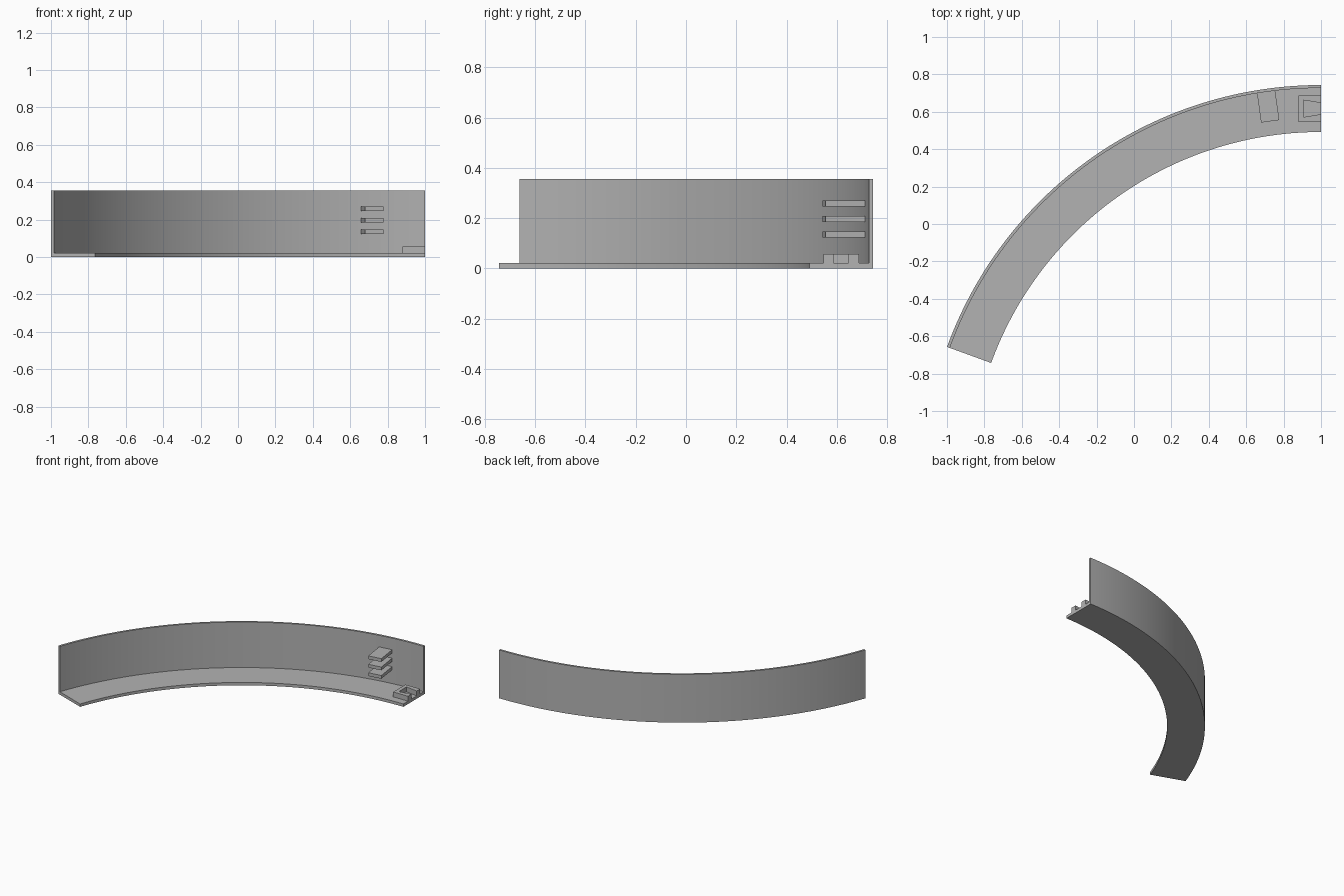
import bpy
import bmesh
import math
from mathutils import Vector

old = bpy.data.objects.get("Cube")
if old:
    bpy.data.objects.remove(old, do_unlink=True)

CENTRE = Vector((1.0, -1.385, 0.0))
R_OUT, R_WALL, R_IN = 2.128, 2.112, 1.877
SWEEP = math.radians(70)
STEPS = 70
BASE_H, WALL_H = 0.021, 0.355

grey = bpy.data.materials.new("plain grey")
grey.use_nodes = True
colour = (0.45, 0.45, 0.45, 1)
grey.diffuse_color = colour
grey.node_tree.nodes["Principled BSDF"].inputs["Base Color"].default_value = colour


def polar(radius, angle, z):
    """Point on the arc, angle measured from the right-hand end."""
    return CENTRE + Vector((-radius * math.sin(angle), radius * math.cos(angle), z))


def finish(name, bm, smooth=False):
    bmesh.ops.recalc_face_normals(bm, faces=bm.faces)
    mesh = bpy.data.meshes.new(name)
    bm.to_mesh(mesh)
    bm.free()
    mesh.materials.append(grey)
    obj = bpy.data.objects.new(name, mesh)
    bpy.context.collection.objects.link(obj)
    if smooth:
        bpy.ops.object.select_all(action='DESELECT')
        obj.select_set(True)
        bpy.context.view_layer.objects.active = obj
        bpy.ops.object.shade_smooth_by_angle(angle=math.radians(30))
    return obj


def prism(name, outline, z0, z1):
    """Extrude a flat outline upwards."""
    bm = bmesh.new()
    face = bm.faces.new([bm.verts.new((x, y, z0)) for x, y in outline])
    ext = bmesh.ops.extrude_face_region(bm, geom=[face])
    verts = [v for v in ext["geom"] if isinstance(v, bmesh.types.BMVert)]
    bmesh.ops.translate(bm, verts=verts, vec=(0, 0, z1 - z0))
    return finish(name, bm)


# Curved L-shaped rail: floor strip and outer wall swept as one profile
profile = [(R_IN, 0), (R_OUT, 0), (R_OUT, WALL_H), (R_WALL, WALL_H),
           (R_WALL, BASE_H), (R_IN, BASE_H)]
bm = bmesh.new()
rings = [[bm.verts.new(polar(r, SWEEP * i / STEPS, z)) for r, z in profile]
         for i in range(STEPS + 1)]
n = len(profile)
for a, b in zip(rings, rings[1:]):
    for k in range(n):
        bm.faces.new((a[k], a[(k + 1) % n], b[(k + 1) % n], b[k]))
bm.faces.new(rings[0])
bm.faces.new(rings[-1])
finish("curved_rail", bm, smooth=True)

# Three stacked slats projecting from the wall
angle = math.radians(8)
out = Vector((-math.sin(angle), math.cos(angle)))
side = Vector((math.cos(angle), math.sin(angle))) * 0.049
centre = CENTRE.to_2d()
near, far = centre + out * 1.953, centre + out * (R_WALL + 0.004)
for i in range(3):
    z = 0.122 + 0.062 * i
    prism(f"wall_slat_{i + 1}", [near - side, near + side, far + side, far - side],
          z, z + 0.024)

# Connector block with a dovetail pocket open at the rail's end
mid = 0.617
half = [(0.88, 0.071), (1.0, 0.071), (1.0, 0.03), (0.907, 0.045)]
bm = bmesh.new()
rows = []
for z in (BASE_H, 0.057):
    rows.append([bm.verts.new((x, mid + s * y, z)) for s in (1, -1) for x, y in half])
lo, hi = rows
loop = (0, 1, 2, 3, 7, 6, 5, 4)
for i, k in enumerate(loop):
    j = loop[(i + 1) % len(loop)]
    bm.faces.new((lo[k], lo[j], hi[j], hi[k]))
for row in rows:
    for quad in ((0, 1, 2, 3), (4, 5, 6, 7), (0, 3, 7, 4)):
        bm.faces.new([row[k] for k in quad])
finish("dovetail_connector", bm)
